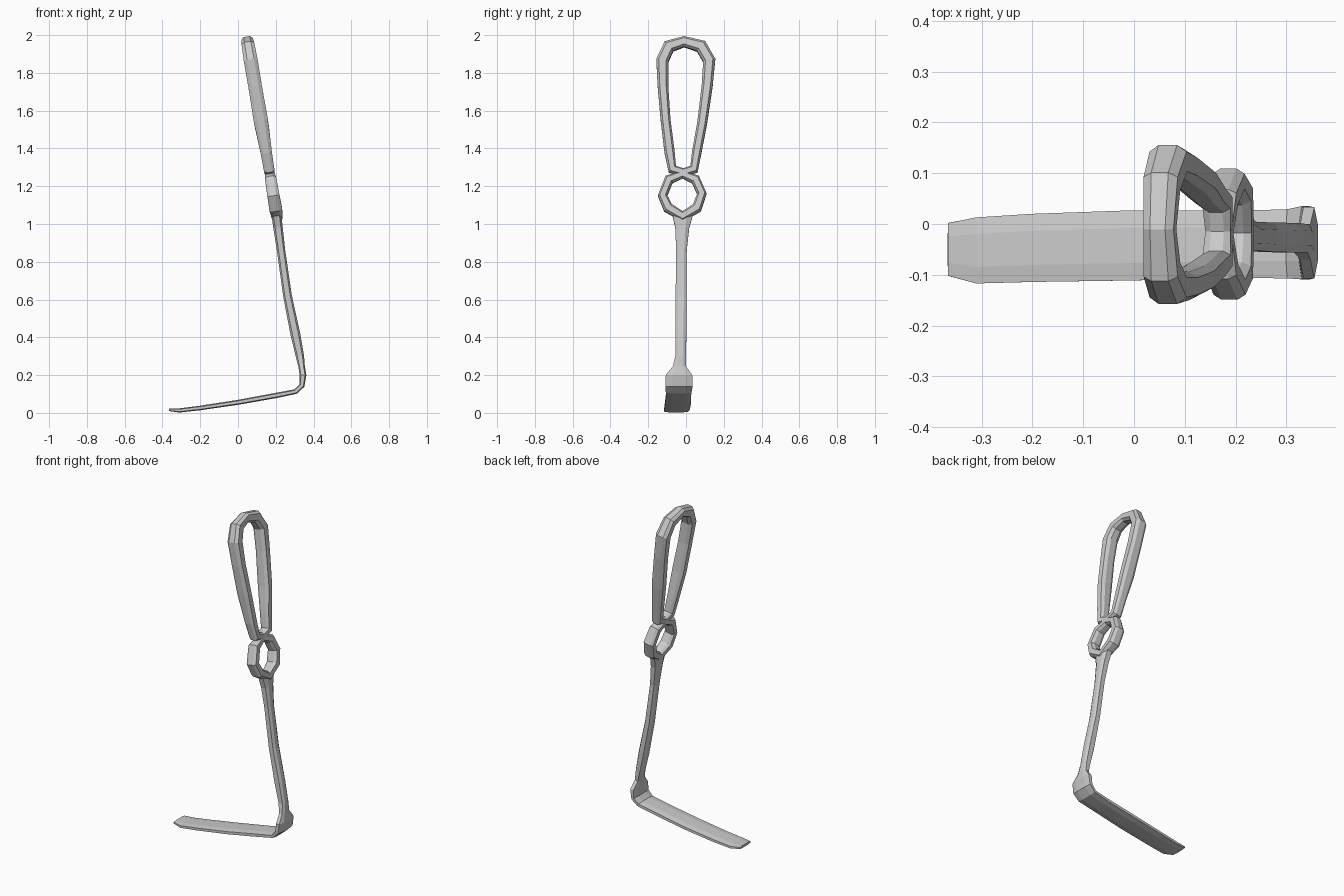
import bpy, bmesh
from mathutils import Vector

# Chamfered-rectangle cross-section shared by every bar
SECTION = [(1, .5), (.6, 1), (-.6, 1), (-1, .5), (-1, -.5), (-.6, -1), (.6, -1), (1, -.5)]


def loft(name, points, sizes, side, closed=False):
    """Sweep the section along points; sizes = (half across path, half along side)."""
    bm = bmesh.new()
    pts = [Vector(p) for p in points]
    n, k = len(pts), len(SECTION)
    side = Vector(side).normalized()
    rings = []
    for i, p in enumerate(pts):
        a = pts[(i - 1) % n] if closed or i > 0 else p
        b = pts[(i + 1) % n] if closed or i < n - 1 else p
        d1, d2 = (p - a).normalized(), (b - p).normalized()
        across = (d1 + d2).normalized().cross(side).normalized()
        w, d = sizes[i]
        rings.append([bm.verts.new(p + across * w * u + side * d * v) for u, v in SECTION])
    for i in range(n if closed else n - 1):
        r, s = rings[i], rings[(i + 1) % n]
        for j in range(k):
            bm.faces.new((r[j], r[(j + 1) % k], s[(j + 1) % k], s[j]))
    if not closed:
        bm.faces.new(rings[0])
        bm.faces.new(rings[-1])
    bmesh.ops.recalc_face_normals(bm, faces=bm.faces)
    mesh = bpy.data.meshes.new(name)
    bm.to_mesh(mesh)
    bm.free()
    obj = bpy.data.objects.new(name, mesh)
    bpy.context.collection.objects.link(obj)
    return obj


def lean(z):
    """x position of the leaning handle at height z."""
    return .05 + (1.97 - z) * .168


def handle_ring(name, outline):
    """Closed bar in the leaning handle plane; outline = (y, z, half width, half depth)."""
    loft(name, [(lean(z), y, z) for y, z, w, d in outline],
         [(w, d) for y, z, w, d in outline], (1, 0, .168), closed=True)


# Long grip loop
handle_ring("grip_loop", [
    (-.01, 1.965, .028, .03), (.08, 1.94, .034, .034), (.123, 1.865, .033, .037),
    (.112, 1.73, .029, .036), (.085, 1.53, .026, .038), (.057, 1.38, .025, .03),
    (.042, 1.29, .025, .028), (-.015, 1.272, .022, .025), (-.072, 1.29, .025, .028),
    (-.087, 1.38, .027, .03), (-.108, 1.55, .026, .038), (-.122, 1.73, .028, .036),
    (-.125, 1.865, .033, .037), (-.09, 1.94, .034, .034)])

# Small finger ring below the grip
handle_ring("finger_ring", [
    (-.018, 1.262, .02, .025), (.05, 1.235, .026, .03), (.084, 1.16, .025, .032),
    (.058, 1.085, .027, .034), (-.018, 1.04, .027, .028), (-.095, 1.085, .027, .034),
    (-.124, 1.15, .025, .032), (-.09, 1.235, .026, .03)])

# Shaft bending into the flat blade: x, z, y centre, half thickness, half width
stations = [
    (.203, 1.05, -.018, .026, .055), (.212, .98, -.02, .025, .037),
    (.228, .86, -.024, .022, .028), (.262, .62, -.026, .023, .029),
    (.303, .42, -.027, .026, .029), (.328, .30, -.028, .022, .028),
    (.337, .245, -.035, .017, .035), (.344, .20, -.037, .018, .070),
    (.338, .145, -.037, .015, .072), (.305, .113, -.039, .013, .068),
    (.20, .092, -.040, .014, .066), (0, .056, -.042, .013, .069),
    (-.20, .026, -.047, .012, .067), (-.31, .013, -.052, .011, .065),
    (-.366, .017, -.05, .007, .052)]
loft("shaft_and_blade", [(x, y, z) for x, z, y, t, w in stations],
     [(t, w) for x, z, y, t, w in stations], (0, 1, 0))
